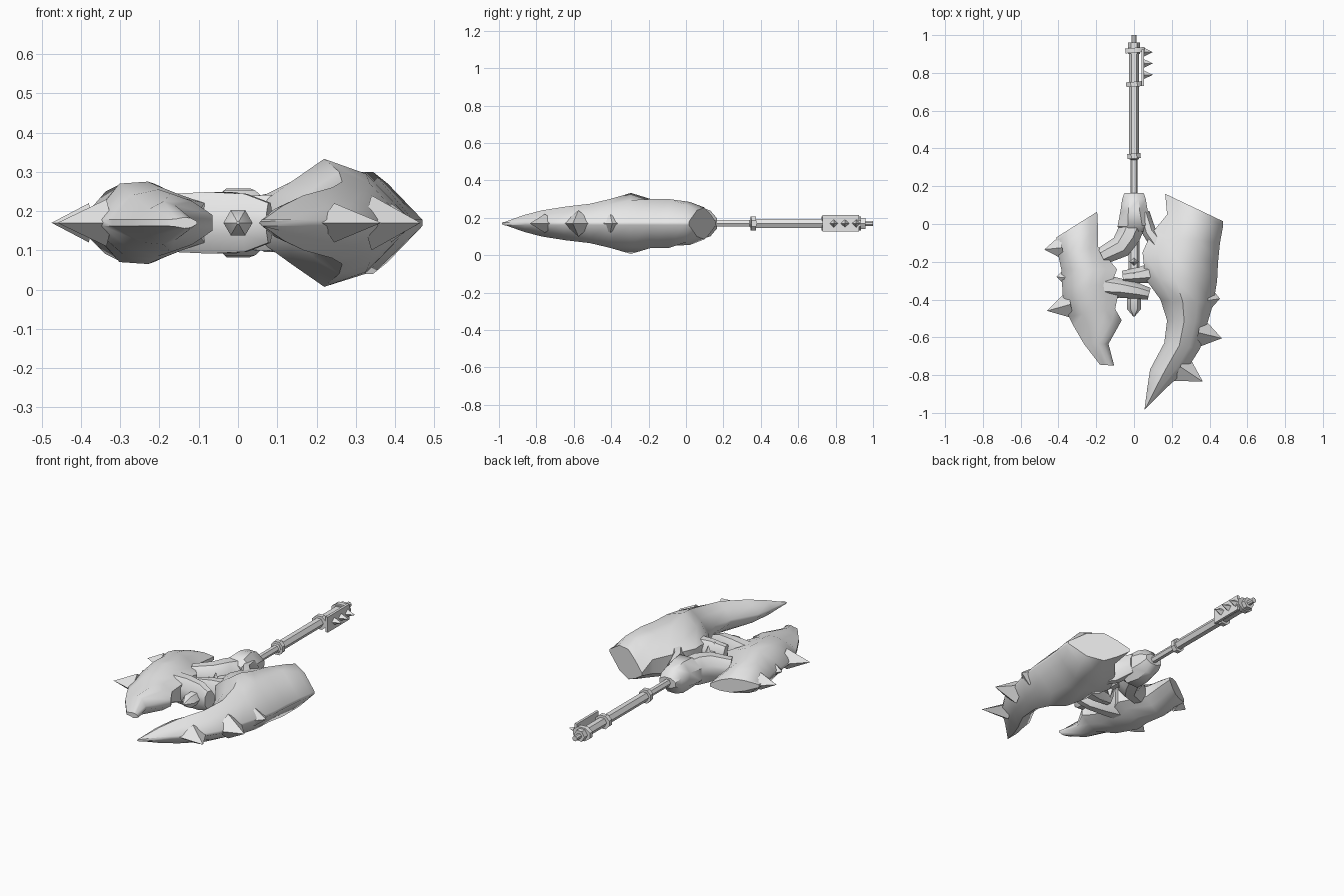
import bpy, bmesh, math
from mathutils import Vector

if "Cube" in bpy.data.objects:
    bpy.data.objects.remove(bpy.data.objects["Cube"])

ZC = 0.17  # height of the weapon's middle plane
metal = bpy.data.materials.new("grey_metal")
metal.diffuse_color = (0.8, 0.8, 0.8, 1)
metal.use_nodes = True
metal.node_tree.nodes["Principled BSDF"].inputs["Base Color"].default_value = metal.diffuse_color


def finish(name, bm, angle=40):
    bmesh.ops.remove_doubles(bm, verts=bm.verts, dist=0.0005)
    bmesh.ops.recalc_face_normals(bm, faces=bm.faces)
    me = bpy.data.meshes.new(name)
    bm.to_mesh(me)
    bm.free()
    me.materials.append(metal)
    ob = bpy.data.objects.new(name, me)
    bpy.context.collection.objects.link(ob)
    bpy.ops.object.select_all(action='DESELECT')
    ob.select_set(True)
    bpy.context.view_layer.objects.active = ob
    bpy.ops.object.shade_smooth_by_angle(angle=math.radians(angle))
    return ob


def skin(bm, rings):
    """Bridge equal rings of points and cap both ends."""
    vs = [[bm.verts.new(p) for p in r] for r in rings]
    n = len(vs[0])
    for a, b in zip(vs, vs[1:]):
        for i in range(n):
            j = (i + 1) % n
            bm.faces.new((a[i], a[j], b[j], b[i]))
    bm.faces.new(vs[0])
    bm.faces.new(vs[-1])


def blade(name, sections):
    """Each section: inner x, y, outer x, y, then four half thicknesses."""
    bm = bmesh.new()
    ts = (0, 0.2, 0.42, 0.7, 1)
    rings = []
    for ix, iy, ox, oy, *hs in sections:
        hs = hs + [0.008]
        pts = [(ix + (ox - ix) * t, iy + (oy - iy) * t, h) for t, h in zip(ts, hs)]
        rings.append([(x, y, ZC + h) for x, y, h in pts] +
                     [(x, y, ZC - h) for x, y, h in reversed(pts)])
    skin(bm, rings)
    return finish(name, bm, 50)


def tube(name, pts, n=6, angle=40):
    """Each point: x, y, half width, half height; rings face along the path."""
    bm = bmesh.new()
    rings = []
    for k, (x, y, w, h) in enumerate(pts):
        a, b = pts[max(k - 1, 0)], pts[min(k + 1, len(pts) - 1)]
        d = Vector((b[0] - a[0], b[1] - a[1])).normalized()
        ring = []
        for i in range(n):
            t = 2 * math.pi * (i + (0.5 if n != 6 else 0)) / n
            c, s = math.cos(t) * w, math.sin(t) * h
            ring.append((x - d.y * c, y + d.x * c, ZC + s))
        rings.append(ring)
    skin(bm, rings)
    return finish(name, bm, angle)


def spike(name, a, b, tip, h):
    """Four-sided thorn standing on the line a-b in the middle plane."""
    bm = bmesh.new()
    m = ((a[0] + b[0]) / 2, (a[1] + b[1]) / 2)
    base = [(*a, ZC), (*m, ZC + h), (*b, ZC), (*m, ZC - h)]
    vs = [bm.verts.new(p) for p in base]
    top = bm.verts.new((*tip, ZC))
    for i in range(4):
        bm.faces.new((vs[i], vs[(i + 1) % 4], top))
    bm.faces.new(vs)
    finish(name, bm, 30)


# Long blade
blade("long_blade", [
    (.165, .16, .47, .015, .008, .05, .085, .07),
    (.175, .05, .47, -.02, .04, .085, .115, .10),
    (.085, -.06, .455, -.10, .06, .085, .12, .13),
    (.045, -.15, .445, -.20, .06, .085, .125, .13),
    (.06, -.29, .44, -.30, .05, .105, .163, .125),
    (.14, -.40, .42, -.42, .03, .09, .13, .10),
    (.175, -.51, .39, -.52, .02, .07, .105, .08),
    (.16, -.63, .35, -.66, .01, .06, .09, .06),
    (.085, -.77, .28, -.77, .008, .05, .07, .045),
    (.07, -.87, .18, -.86, .005, .035, .045, .03),
    (.055, -.985, .06, -.98, .002, .003, .003, .003)])
for a, b, tip, h in [((.40, -.33), (.38, -.48), (.455, -.395), .05),
                     ((.36, -.49), (.32, -.66), (.465, -.605), .07),
                     ((.28, -.68), (.21, -.83), (.365, -.835), .05)]:
    spike("long_blade_thorn", a, b, tip, h)

# Short blade
blade("short_blade", [
    (-.195, .065, -.41, -.07, .008, .03, .04, .03),
    (-.19, -.03, -.41, -.10, .02, .055, .07, .06),
    (-.19, -.12, -.40, -.17, .03, .065, .09, .08),
    (-.09, -.24, -.385, -.24, .05, .07, .10, .10),
    (-.12, -.32, -.38, -.33, .05, .08, .105, .10),
    (-.085, -.38, -.375, -.41, .05, .07, .095, .085),
    (-.10, -.45, -.345, -.49, .03, .065, .085, .07),
    (-.065, -.51, -.32, -.54, .02, .055, .075, .05),
    (-.135, -.635, -.265, -.635, .01, .045, .055, .035),
    (-.105, -.75, -.18, -.745, .004, .012, .014, .01)])
for a, b, tip, h in [((-.39, -.06), (-.37, -.19), (-.475, -.135), .05),
                     ((-.37, -.24), (-.36, -.33), (-.41, -.28), .03),
                     ((-.35, -.35), (-.32, -.50), (-.46, -.46), .06)]:
    spike("short_blade_thorn", a, b, tip, h)

# Socket where the shaft enters the head, and the arms that grip the blades
tube("socket", [(0, .165, .055, .03), (0, .13, .068, .075), (0, .07, .078, .095),
                (.005, -.01, .10, .09), (.005, -.04, .075, .06)], 8)
tube("upper_left_arm", [(0, .01, .07, .075), (-.03, -.06, .07, .085),
                        (-.07, -.12, .065, .08), (-.17, -.17, .05, .06)], 8)
tube("upper_right_arm", [(.05, .06, .035, .06), (.08, -.04, .04, .08),
                         (.14, -.12, .05, .08)], 8)
tube("middle_right_arm", [(.15, -.25, .07, .08), (.03, -.27, .045, .075),
                          (-.06, -.28, .035, .06)], 8)
tube("lower_left_arm", [(-.17, -.33, .07, .08), (-.07, -.34, .055, .085),
                        (.02, -.355, .045, .08), (.08, -.37, .035, .055)], 8)

# Shaft core in the head with a pointed tip
tube("core", [(0, .1, .03, .03), (0, -.38, .03, .03), (0, -.385, .037, .037),
              (0, -.45, .037, .037), (0, -.49, .004, .004)])

# Diamond studs on both faces of the core
for side in (1, -1):
    for y in (-.2, -.26):
        bm = bmesh.new()
        bmesh.ops.create_cone(bm, cap_ends=True, segments=4, radius1=.024,
                              radius2=.002, depth=.05)
        for v in bm.verts:
            v.co = Vector((v.co.x, v.co.y + y, ZC + side * (v.co.z + .045)))
        finish("core_stud", bm, 30)

# Handle shaft, collars and end peg
tube("handle", [(0, .12, .019, .02), (0, .34, .019, .02), (0, .345, .027, .027),
                (0, .93, .027, .027)])
tube("end_cap", [(0, .90, .033, .033), (0, .96, .033, .033)])
tube("end_peg", [(0, .94, .015, .015), (0, 1.0, .015, .015)], 8)
for x, y, w in ((0, .36, .038), (0, .74, .045), (.005, .92, .055)):
    tube("collar", [(x + .001, y - .013, w, .04), (x - .001, y + .013, w, .04)], 8)

# Guard plate with three pairs of thorns at the end of the handle
tube("guard_plate", [(.046, .73, .010, .062), (.046, .925, .010, .062)], 4)
for y in (.79, .85, .91):
    spike("guard_thorn", (.05, y - .024), (.05, y + .024), (.10, y), .022)
